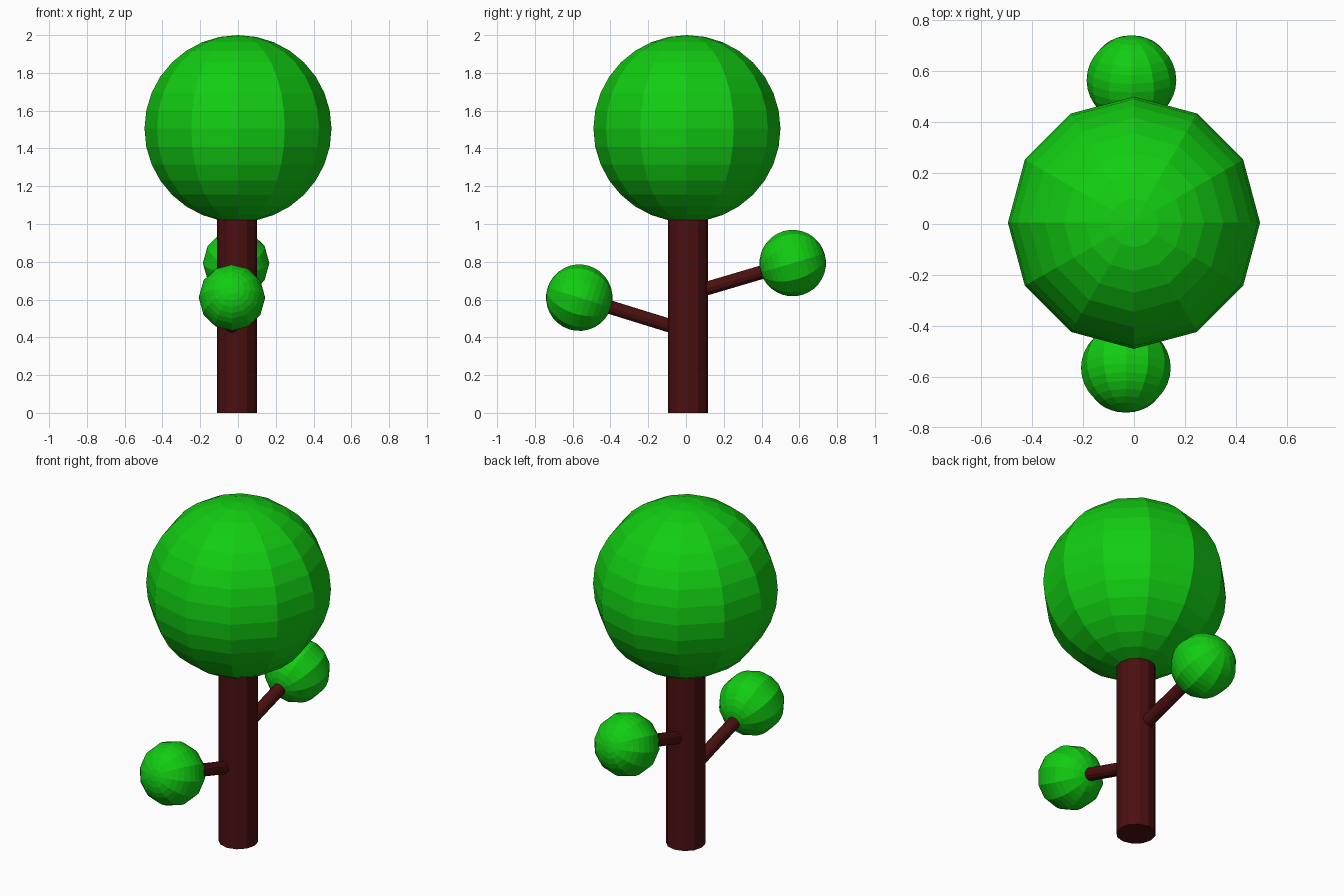
import bpy
from mathutils import Vector

old = bpy.data.objects.get("Cube")
if old:
    bpy.data.objects.remove(old, do_unlink=True)


def make_material(name, rgb):
    mat = bpy.data.materials.new(name)
    mat.use_nodes = True
    mat.diffuse_color = (*rgb, 1)
    mat.node_tree.nodes["Principled BSDF"].inputs["Base Color"].default_value = (*rgb, 1)
    return mat


leaf_green = make_material("leaf green", (0.006, 0.61, 0.006))
bark_brown = make_material("bark brown", (0.07, 0.005, 0.005))


def finish(name, mat):
    obj = bpy.context.object
    obj.name = obj.data.name = name
    obj.data.materials.append(mat)
    return obj


def tilt_to(direction):
    # Tilt in the vertical front-back plane, so facets stay aligned with x
    angle = Vector((0, 0, 1)).angle(direction)
    return (-angle if direction.y > 0 else angle, 0, 0)


def foliage(name, centre, radius, rotation=(0, 0, 0)):
    bpy.ops.mesh.primitive_uv_sphere_add(segments=12, ring_count=16, radius=radius,
                                         location=centre, rotation=rotation)
    return finish(name, leaf_green)


def wood(name, start, end, radius):
    start, end = Vector(start), Vector(end)
    axis = end - start
    bpy.ops.mesh.primitive_cylinder_add(vertices=12, radius=radius, depth=axis.length,
                                        location=(start + end) / 2, rotation=tilt_to(axis))
    return finish(name, bark_brown)


# Trunk and crown
wood("trunk", (-0.005, 0.01, 0), (-0.005, 0.01, 1.1), 0.106)
foliage("crown", (0, 0.005, 1.505), 0.495)

# Side branches, each ending in a ball of leaves turned along the branch
for side, x, start, end in (("front", -0.032, (0, 0.435), (-0.565, 0.61)),
                            ("back", -0.01, (0.03, 0.635), (0.565, 0.793))):
    base, tip = Vector((x, *start)), Vector((x, *end))
    wood(side + "_branch", base, tip, 0.036)
    foliage(side + "_leaf_ball", tip, 0.176, tilt_to(tip - base))
